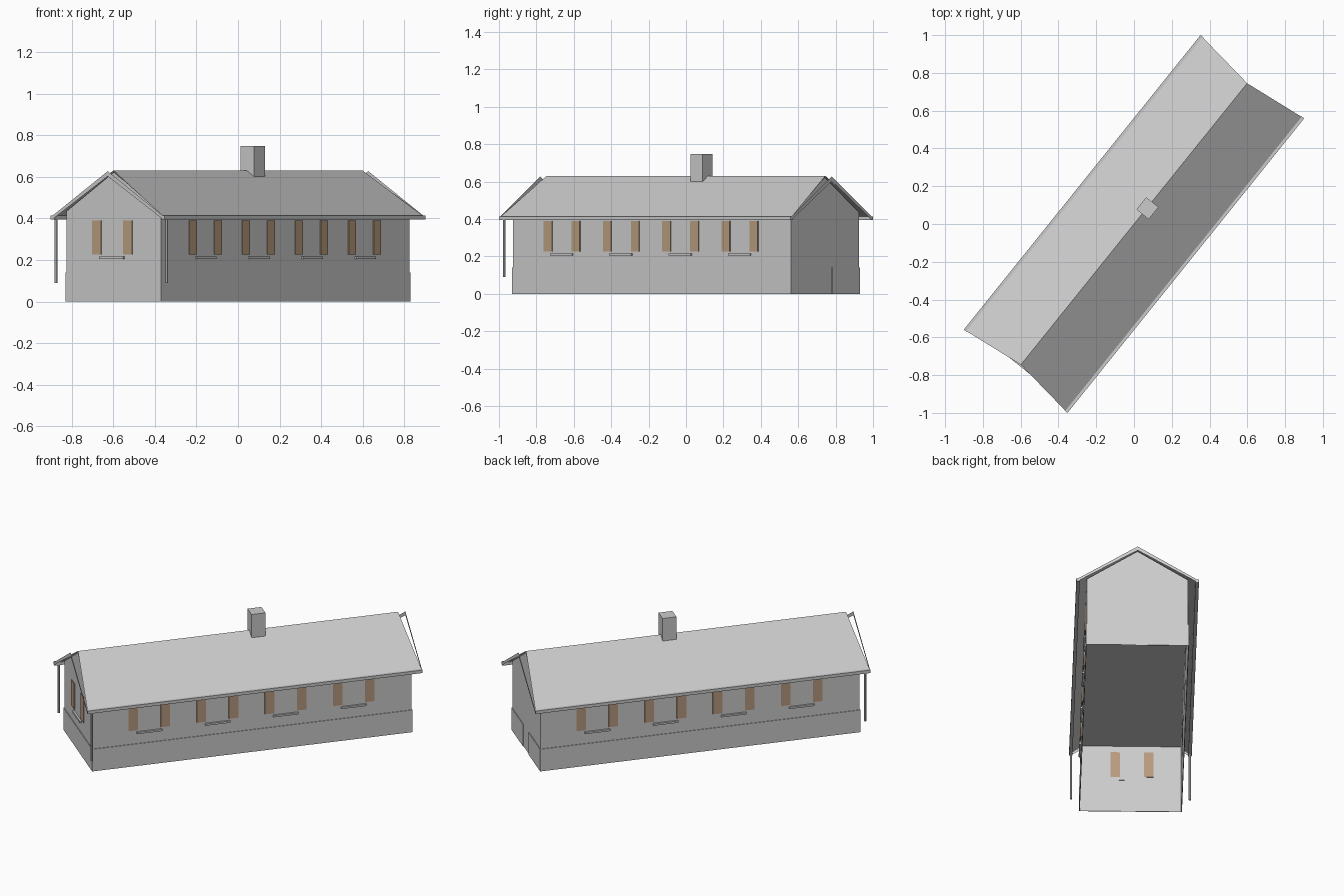
import bpy
import bmesh
from math import radians
from mathutils import Matrix

if "Cube" in bpy.data.objects:
    bpy.data.objects.remove(bpy.data.objects["Cube"])

# The house is laid out lengthwise on u (x) and crosswise on v (y), then turned
TURN = Matrix.Rotation(radians(51.2), 4, 'Z')
L, W = 0.953, 0.291          # wall half length, half width
EAVE, APEX = 0.435, 0.622    # wall top and gable top
END = 1.0                    # roof half length at the eaves

shutter_mat = bpy.data.materials.new("brown_wood")
shutter_mat.diffuse_color = (0.48, 0.33, 0.21, 1)
shutter_mat.use_nodes = True
shutter_mat.node_tree.nodes["Principled BSDF"].inputs["Base Color"].default_value = shutter_mat.diffuse_color


def finish(name, bm, mat=None):
    bm.transform(TURN)
    mesh = bpy.data.meshes.new(name)
    bm.to_mesh(mesh)
    bm.free()
    ob = bpy.data.objects.new(name, mesh)
    bpy.context.collection.objects.link(ob)
    if mat:
        mesh.materials.append(mat)
    return ob


def faces(name, polys):
    bm = bmesh.new()
    for poly in polys:
        bm.faces.new([bm.verts.new(p) for p in poly])
    bmesh.ops.remove_doubles(bm, verts=bm.verts, dist=0.0001)
    return finish(name, bm)


def box(name, u, v, z, mat=None):
    """Box from (min, max) ranges on each axis."""
    size = [b - a for a, b in (u, v, z)]
    mid = [(a + b) / 2 for a, b in (u, v, z)]
    bm = bmesh.new()
    bmesh.ops.create_cube(bm, size=1, matrix=Matrix.Translation(mid) @ Matrix.Diagonal((*size, 1)))
    return finish(name, bm, mat)


# Walls with gables, open below, with a flat ceiling
gable = [(-W, 0), (W, 0), (W, EAVE), (0, APEX), (-W, EAVE)]
wall_polys = [[(s * L, v, z) for v, z in gable[::s]] for s in (1, -1)]
wall_polys += [[(-s * L, s * -W, 0), (s * L, s * -W, 0), (s * L, s * -W, EAVE), (-s * L, s * -W, EAVE)]
               for s in (1, -1)]
faces("walls", wall_polys)
faces("ceiling", [[(-L, -W, 0.43), (-L, W, 0.43), (L, W, 0.43), (L, -W, 0.43)]])

# Plinth, with a doorway gap in the far gable
P, PZ = 0.004, (0, 0.14)
for s in (1, -1):
    box("plinth_side", (-L - P, L + P), sorted((s * W, s * (W + P))), PZ)
    box("plinth_door_end", (L, L + P), sorted((s * 0.058, s * (W + P))), PZ)
box("plinth_end", (-L - P, -L), (-W - P, W + P), PZ)

# Roof slopes: the ridge is shorter than the eaves
RIDGE, RE, RV, RZ = 0.956, 0.998, 0.336, 0.414
faces("roof", [[(-RIDGE * s, 0, 0.63), (-RE * s, -RV * s, RZ), (RE * s, -RV * s, RZ), (RIDGE * s, 0, 0.63)]
               for s in (1, -1)])

# Thin barge boards standing at both gable ends
faces("barge_boards", [[(e, 0, 0.627), (e, s * 0.345, 0.41), (e, s * 0.345, 0.393), (e, 0, 0.602)]
                       for e in (-END, END) for s in (1, -1)])

# Gutters and the two downpipes
for s in (1, -1):
    box("gutter", (-END, END), sorted((s * 0.332, s * 0.352)), (0.394, 0.413))
    bm = bmesh.new()
    bmesh.ops.create_cone(bm, cap_ends=True, segments=8, radius1=0.007, radius2=0.007, depth=0.305,
                          matrix=Matrix.Translation((-0.972, s * 0.341, 0.2425)))
    finish("downpipe", bm)

# Chimney
box("chimney", (0.068, 0.151), (-0.045, 0.038), (0.56, 0.748))


def window(wall, c):
    """Shutter pair and sill; wall is 'end' or the side sign, c the centre along it."""
    def place(name, lo, hi, depth, z, mat=None):
        if wall == 'end':
            box(name, (-L - depth, -L + 0.001), (c + lo, c + hi), z, mat)
        else:
            box(name, (c + lo, c + hi), sorted((wall * (W - 0.001), wall * (W + depth))), z, mat)
    for s in (1, -1):
        lo, hi = sorted((s * 0.068, s * 0.124))
        place("shutter", lo, hi, 0.005, (0.227, 0.39), shutter_mat)
    place("window_sill", -0.075, 0.075, 0.012, (0.205, 0.216))


# Four windows on each long side, one in the near gable
for i in range(4):
    u = -0.615 + 0.407 * i
    window(-1, u)
    window(1, -u)
window('end', 0.008)
